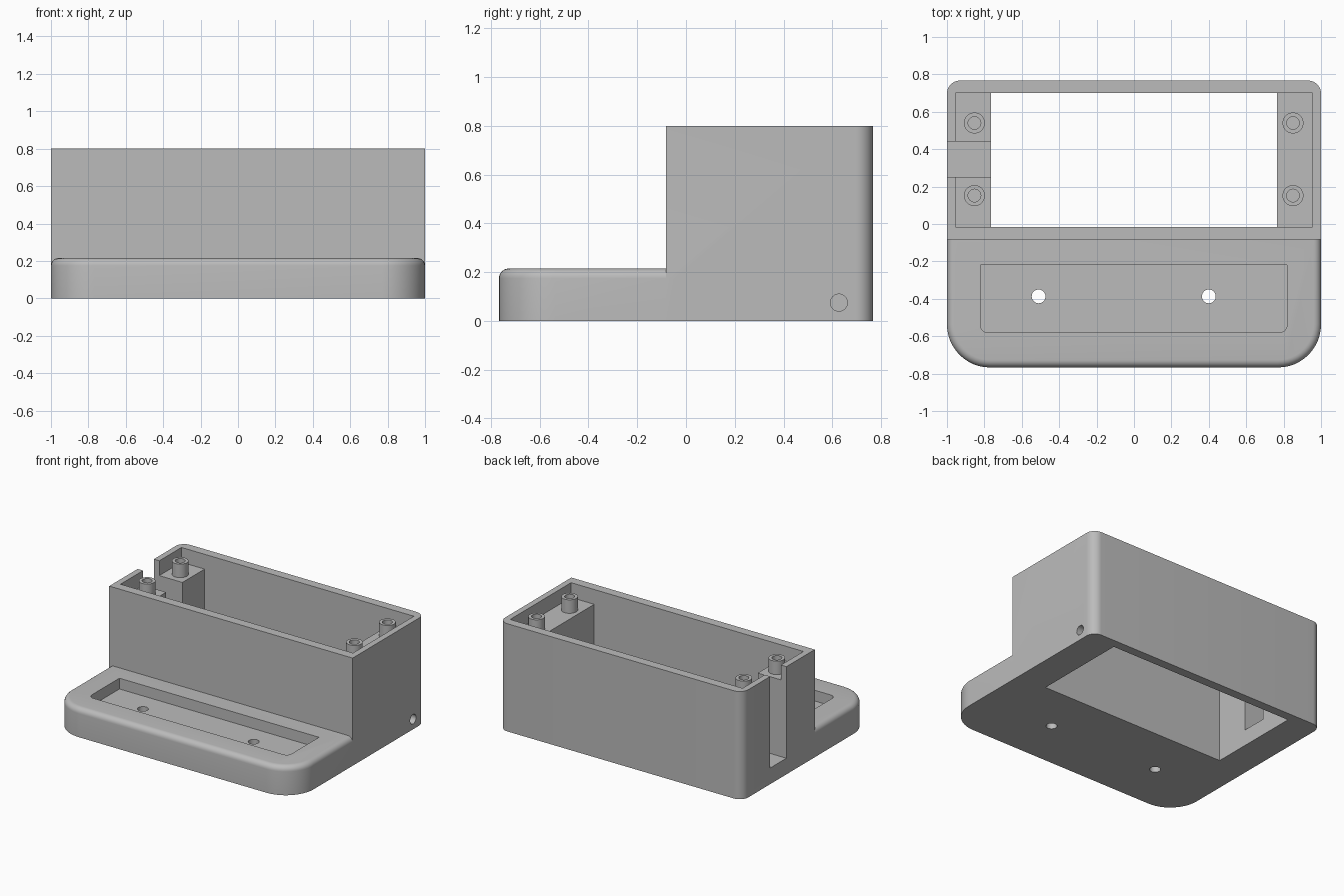
import bpy, bmesh
from math import cos, sin, pi, radians

if "Cube" in bpy.data.objects:
    bpy.data.objects.remove(bpy.data.objects["Cube"], do_unlink=True)

grey = bpy.data.materials.new("plain grey")
grey.use_nodes = True
grey.diffuse_color = (0.5, 0.5, 0.5, 1)
grey.node_tree.nodes["Principled BSDF"].inputs["Base Color"].default_value = (0.5, 0.5, 0.5, 1)


def outline(x0, x1, y0, y1, front_r=0, back_r=0, steps=12):
    """Counter-clockwise rectangle with rounded front and back corners."""
    pts = []
    corners = [(x0, y0, 1, 1, front_r, 2), (x1, y0, -1, 1, front_r, 3),
               (x1, y1, -1, -1, back_r, 0), (x0, y1, 1, -1, back_r, 1)]
    for x, y, sx, sy, r, quarter in corners:
        n = steps if r else 0
        for i in range(n + 1):
            a = (quarter + i / max(n, 1)) * pi / 2
            pts.append((x + sx * r + r * cos(a), y + sy * r + r * sin(a)))
    return pts


def circle(cx, cy, r, n=32):
    return [(cx + r * cos(2 * pi * i / n), cy + r * sin(2 * pi * i / n)) for i in range(n)]


def prism(name, pts, z0, z1, fillet=0):
    """Upright extrusion; fillet rounds the top edge except along the back."""
    bm = bmesh.new()
    bottom = bm.faces.new([bm.verts.new((x, y, z0)) for x, y in pts])
    top = bmesh.ops.extrude_face_region(bm, geom=[bottom])["geom"]
    bmesh.ops.translate(bm, vec=(0, 0, z1 - z0),
                        verts=[v for v in top if isinstance(v, bmesh.types.BMVert)])
    bmesh.ops.recalc_face_normals(bm, faces=bm.faces)
    if fillet:
        back = max(y for x, y in pts)
        rim = [e for e in bm.edges if all(v.co.z > z1 - 1e-5 for v in e.verts)
               and any(v.co.y < back - 1e-5 for v in e.verts)]
        bmesh.ops.bevel(bm, geom=rim, offset=fillet, segments=6, profile=0.5, affect='EDGES')
    mesh = bpy.data.meshes.new(name)
    bm.to_mesh(mesh)
    bm.free()
    mesh.materials.append(grey)
    ob = bpy.data.objects.new(name, mesh)
    bpy.context.collection.objects.link(ob)
    return ob


def combine(target, tool, operation='DIFFERENCE'):
    """Apply a boolean and discard the tool."""
    mod = target.modifiers.new("boolean", 'BOOLEAN')
    mod.operation, mod.solver, mod.object = operation, 'EXACT', tool
    bpy.context.view_layer.update()
    bpy.ops.object.select_all(action='DESELECT')
    bpy.context.view_layer.objects.active = target
    target.select_set(True)
    bpy.ops.object.modifier_apply(modifier=mod.name)
    bpy.data.objects.remove(tool, do_unlink=True)


def finish(ob):
    bpy.ops.object.select_all(action='DESELECT')
    bpy.context.view_layer.objects.active = ob
    ob.select_set(True)
    bpy.ops.object.shade_smooth_by_angle(angle=radians(30))


WALL_FRONT, BACK, LEDGE, RIM = -0.083, 0.767, 0.69, 0.8

# Tall box joined to the low front shelf
body = prism("enclosure_body", outline(-1, 1, WALL_FRONT, BACK, 0, 0.07), 0, RIM)
shelf = prism("front_shelf", outline(-1, 1, -BACK, -0.05, 0.23, 0), 0, 0.215, fillet=0.04)
combine(body, shelf, 'UNION')

# Cavity with side ledges, open shaft, cable slot
combine(body, prism("cavity", outline(-0.955, 0.955, -0.015, 0.7), LEDGE, 1))
combine(body, prism("shaft", outline(-0.765, 0.765, -0.015, 0.7), -0.1, 0.75))
combine(body, prism("slot", outline(-1.1, -0.7, 0.25, 0.44), 0.12, 1))

# Shelf recess and its two through holes
combine(body, prism("recess", outline(-0.822, 0.818, -0.58, -0.218, 0.04, 0), 0.135, 0.4))
for x in (-0.51, 0.4):
    combine(body, prism("shelf_hole", circle(x, -0.387, 0.037), -0.1, 0.3))

# Cable hole in the left wall
port = prism("cable_port", circle(0, 0, 0.035), 0, 0.5)
port.rotation_euler = (0, pi / 2, 0)
port.location = (0.65, 0.627, 0.075)
combine(body, port)
finish(body)

# Hollow screw posts on the ledges
for side, x in (("right", -0.853), ("left", 0.85)):
    for end, y in (("front", 0.152), ("back", 0.54)):
        post = prism(f"screw_post_{end}_{side}", circle(x, y, 0.056), LEDGE - 0.005, 0.79)
        combine(post, prism("bore", circle(x, y, 0.034), LEDGE, 0.9))
        finish(post)
